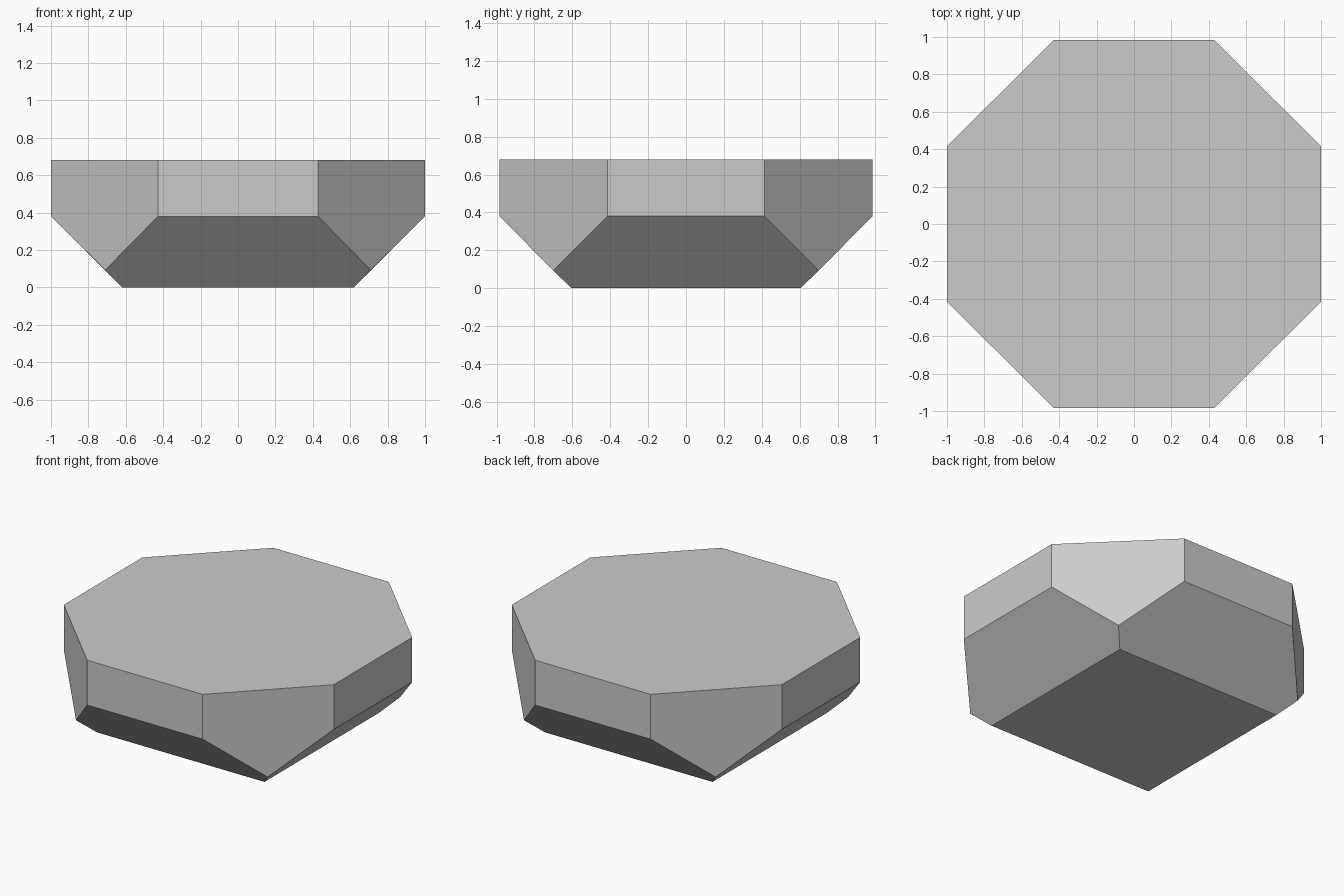
import bpy, bmesh, math

if "Cube" in bpy.data.objects:
    bpy.data.objects.remove(bpy.data.objects["Cube"])

# Corner points of one quarter: octagonal rim, girdle, corner tip, base
quarter = [
    (0.428, 0.985, 0.68), (1.0, 0.415, 0.68),
    (0.428, 0.985, 0.38), (1.0, 0.415, 0.38),
    (0.71, 0.70, 0.093), (0.62, 0.605, 0.0),
]

# Mirror the quarter in x and y, then wrap it in a convex hull
bm = bmesh.new()
for sx in (1, -1):
    for sy in (1, -1):
        for x, y, z in quarter:
            bm.verts.new((sx * x, sy * y, z))
bmesh.ops.convex_hull(bm, input=bm.verts[:])

# Merge hull triangles into clean flat facets
bmesh.ops.dissolve_limit(bm, angle_limit=math.radians(3),
                         verts=bm.verts[:], edges=bm.edges[:])
bmesh.ops.recalc_face_normals(bm, faces=bm.faces[:])

mesh = bpy.data.meshes.new("faceted_block")
bm.to_mesh(mesh)
bm.free()
block = bpy.data.objects.new("faceted_block", mesh)
bpy.context.collection.objects.link(block)
